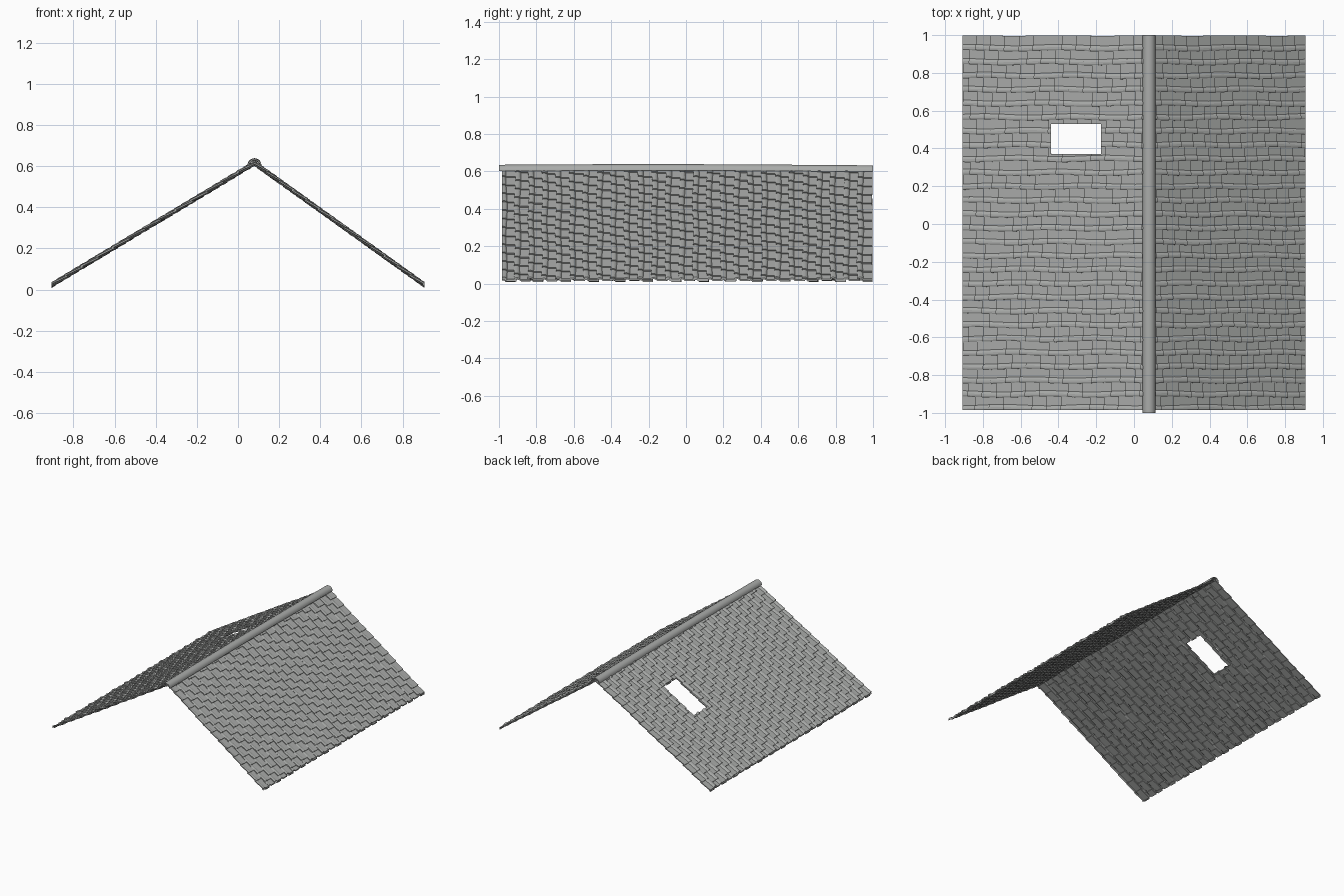
import bpy, bmesh, math, random
from mathutils import Vector

if "Cube" in bpy.data.objects:
    bpy.data.objects.remove(bpy.data.objects["Cube"])

random.seed(4)
RIDGE = Vector((0.08, 0, 0.612))
PITCH_Y = 0.0733          # column width
COLS = 27

grey = bpy.data.materials.new("slate grey")
grey.diffuse_color = (0.40, 0.41, 0.40, 1)
grey.use_nodes = True
grey.node_tree.nodes["Principled BSDF"].inputs["Base Color"].default_value = grey.diffuse_color

# Tile cross-section: flat pan, then a raised roll lapping the next column
TOP = [(-0.006, 0.0), (0.046, 0.0), (0.053, 0.006), (0.060, 0.008),
       (0.069, 0.008), (0.0765, 0.005)]
THICK = 0.007
PROFILE = [(u, h + THICK / 2) for u, h in TOP] + [(u, h - THICK / 2) for u, h in reversed(TOP)]

PHASES = [random.uniform(0, 6.28) for _ in range(COLS)]


def finish(bm, name):
    bmesh.ops.recalc_face_normals(bm, faces=bm.faces)
    me = bpy.data.meshes.new(name)
    bm.to_mesh(me)
    bm.free()
    me.materials.append(grey)
    ob = bpy.data.objects.new(name, me)
    bpy.context.collection.objects.link(ob)
    return ob


def fill(bm):
    bmesh.ops.holes_fill(bm, edges=[e for e in bm.edges if e.is_boundary], sides=0)


def cut(bm, co, no, clear):
    bmesh.ops.bisect_plane(bm, geom=bm.verts[:] + bm.edges[:] + bm.faces[:], dist=1e-6,
                           plane_co=co, plane_no=no, clear_outer=clear)
    if clear:
        fill(bm)


def slope(name, eave_x, rows, window=None):
    down = Vector((eave_x, 0, 0.02)) - RIDGE
    length = down.length
    down.normalize()
    normal = Vector((-down.z, 0, down.x))
    if normal.z < 0:
        normal.negate()
    pitch = length / rows
    bm = bmesh.new()
    for c in range(COLS):
        y_top = 0.993 - c * PITCH_Y
        shift = (c % 2) * 0.5 + random.uniform(-0.12, 0.12)
        for r in range(-1, rows + 1):
            s0 = (r + shift - 0.12) * pitch
            s1 = (r + shift + 1) * pitch
            lift = random.uniform(-0.001, 0.001)
            rings = []
            for s, n in ((s0, -0.0065), (s1, 0.0025)):
                # gentle hand-laid wander of each column
                wob = 0.004 * math.sin(s * 2 * math.pi / 0.55 + PHASES[c])
                rings.append([bm.verts.new(RIDGE + down * s + normal * (n + h + lift)
                                           + Vector((0, y_top - u + wob, 0)))
                              for u, h in PROFILE])
            k = len(PROFILE)
            for i in range(k):
                j = (i + 1) % k
                bm.faces.new((rings[0][i], rings[0][j], rings[1][j], rings[1][i]))
            bm.faces.new(rings[0])
            bm.faces.new(rings[1])
    # trim to straight eave, ridge and gable edges
    side = 1 if eave_x > 0 else -1
    cut(bm, (eave_x, 0, 0), (side, 0, 0), True)
    cut(bm, (RIDGE.x, 0, 0), (-side, 0, 0), True)
    cut(bm, (0, 0.998, 0), (0, 1, 0), True)
    cut(bm, (0, -0.985, 0), (0, -1, 0), True)
    # window opening
    if window:
        xa, xb, ya, yb = window
        for x in (xa, xb):
            cut(bm, (x, 0, 0), (1, 0, 0), False)
        for y in (ya, yb):
            cut(bm, (0, y, 0), (0, 1, 0), False)
        inside = []
        for f in bm.faces:
            m = f.calc_center_median()
            if xa < m.x < xb and ya < m.y < yb:
                inside.append(f)
        bmesh.ops.delete(bm, geom=inside, context='FACES')
        fill(bm)
    return finish(bm, name)


slope("left_roof_tiles", -0.907, 13, window=(-0.44, -0.175, 0.37, 0.53))
slope("right_roof_tiles", 0.907, 13)

# Ridge cap: a half-round shell, slightly bowed up in the middle
bm = bmesh.new()
SEG, R, T = 10, 0.034, 0.007
arc = [(rad, math.pi * i / SEG) for rad, order in ((R, range(SEG + 1)), (R - T, range(SEG, -1, -1)))
       for i in order]
rings = []
for i in range(17):
    y = -1 + i / 8
    z = 0.602 + 0.005 * math.cos((y + 0.2) * math.pi / 2) - 0.002
    rings.append([bm.verts.new((RIDGE.x + r * math.cos(a), y, z + r * math.sin(a))) for r, a in arc])
n = len(arc)
for a, b in zip(rings, rings[1:]):
    for i in range(n):
        j = (i + 1) % n
        bm.faces.new((a[i], a[j], b[j], b[i]))
for ring in (rings[0], rings[-1]):      # end faces as quads
    for i in range(SEG):
        bm.faces.new((ring[i], ring[i + 1], ring[n - 2 - i], ring[n - 1 - i]))
cap = finish(bm, "ridge_cap")
bpy.context.view_layer.objects.active = cap
cap.select_set(True)
bpy.ops.object.shade_smooth_by_angle(angle=math.radians(40))
